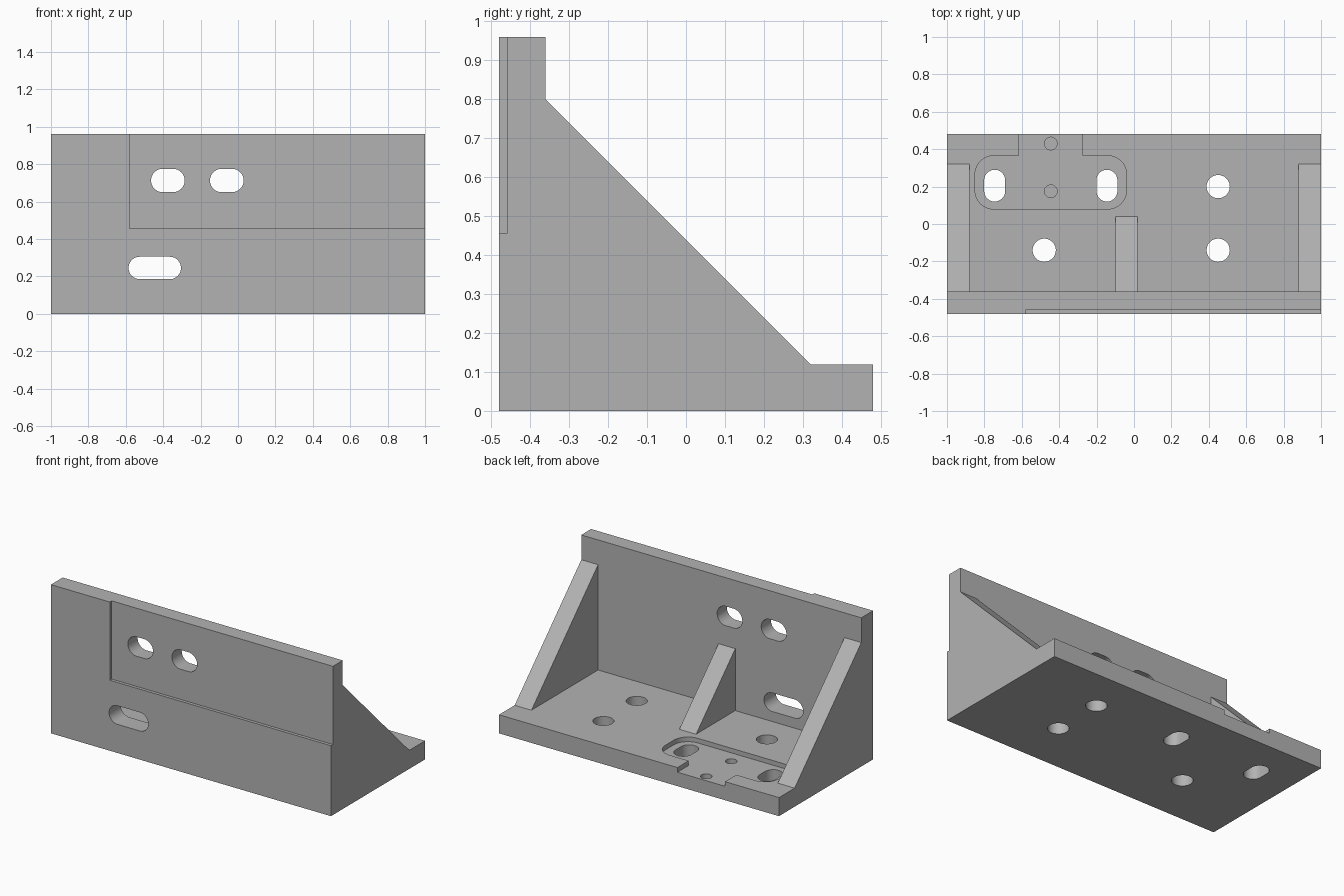
import bpy, bmesh, math

if "Cube" in bpy.data.objects:
    bpy.data.objects.remove(bpy.data.objects["Cube"])

grey = bpy.data.materials.new("cast_grey")
grey.diffuse_color = (0.45, 0.45, 0.45, 1)
grey.use_nodes = True
grey.node_tree.nodes["Principled BSDF"].inputs["Base Color"].default_value = grey.diffuse_color


def prism(name, pts, axis, lo, hi):
    """Extrude a 2D outline along an axis (X: y,z  Y: x,z  Z: x,y)."""
    place = {"X": lambda a, b, t: (t, a, b),
             "Y": lambda a, b, t: (a, t, b),
             "Z": lambda a, b, t: (a, b, t)}[axis]
    bm = bmesh.new()
    low = [bm.verts.new(place(a, b, lo)) for a, b in pts]
    high = [bm.verts.new(place(a, b, hi)) for a, b in pts]
    bm.faces.new(low)
    bm.faces.new(high)
    n = len(pts)
    for i in range(n):
        j = (i + 1) % n
        bm.faces.new((low[i], low[j], high[j], high[i]))
    bmesh.ops.recalc_face_normals(bm, faces=bm.faces)
    me = bpy.data.meshes.new(name)
    bm.to_mesh(me)
    bm.free()
    me.materials.append(grey)
    ob = bpy.data.objects.new(name, me)
    bpy.context.collection.objects.link(ob)
    return ob


def rounded(x0, x1, y0, y1, r, steps=12):
    """Rounded rectangle outline; also gives slots and circles."""
    pts = []
    corners = ((x1 - r, y1 - r), (x0 + r, y1 - r), (x0 + r, y0 + r), (x1 - r, y0 + r))
    for q, (cx, cy) in enumerate(corners):
        for k in range(steps + 1):
            a = math.pi / 2 * (q + k / steps)
            p = (cx + r * math.cos(a), cy + r * math.sin(a))
            if not pts or math.dist(p, pts[-1]) > 1e-5:
                pts.append(p)
    if math.dist(pts[0], pts[-1]) < 1e-5:
        pts.pop()
    return pts


def circle(cx, cy, r):
    return rounded(cx - r, cx + r, cy - r, cy + r, r)


def rect(x0, x1, y0, y1):
    return [(x0, y0), (x1, y0), (x1, y1), (x0, y1)]


def combine(target, other, op):
    """Apply a boolean and remove the helper."""
    mod = target.modifiers.new(op, "BOOLEAN")
    mod.operation, mod.object, mod.solver = op, other, "EXACT"
    bpy.context.view_layer.objects.active = target
    bpy.ops.object.modifier_apply(modifier=mod.name)
    bpy.data.objects.remove(other, do_unlink=True)


# L-shaped body: base plate and upright wall
body = prism("angle_bracket", [(-.48, 0), (.48, 0), (.48, .12), (-.36, .12),
                               (-.36, .96), (-.48, .96)], "X", -1, 1)

# Two end ribs and a smaller middle rib, all sloping at 45 degrees
for x0, x1, size in ((-1, -.88, .68), (.88, 1, .68), (-.10, .02, .40)):
    rib = prism("rib", [(-.42, .06), (-.36 + size, .06), (-.36 + size, .12),
                        (-.36, .12 + size), (-.42, .12 + size)], "X", x0, x1)
    combine(body, rib, "UNION")

# Shallow recess on the front face, open at the top and right
cuts = [(rect(-.58, 1.1, .455, 1.1), "Y", -.6, -.46)]

# Slots through the wall
for x0, x1, z0, z1 in ((-.465, -.285, .65, .775), (-.15, .03, .65, .775),
                       (-.585, -.305, .185, .305)):
    cuts.append((rounded(x0, x1, z0, z1, (z1 - z0) / 2), "Y", -.6, -.2))

# Pocket in the base plate with a throat to the rear edge
cuts.append((rounded(-.85, -.04, .08, .365, .10), "Z", .09, .3))
cuts.append((rect(-.615, -.275, .25, .6), "Z", .09, .3))

# Bolt holes and slots through the base plate
for x, y in ((.45, .20), (.45, -.14), (-.48, -.14)):
    cuts.append((circle(x, y, .062), "Z", -.1, .3))
for x in (-.745, -.145):
    cuts.append((rounded(x - .056, x + .056, .12, .29, .056), "Z", -.1, .3))

# Blind pin holes in the pocket floor
for y in (.43, .175):
    cuts.append((circle(-.445, y, .034), "Z", .06, .3))

for outline, axis, lo, hi in cuts:
    combine(body, prism("cutter", outline, axis, lo, hi), "DIFFERENCE")

# Smooth hole walls, sharp edges elsewhere
bpy.ops.object.select_all(action="DESELECT")
body.select_set(True)
bpy.context.view_layer.objects.active = body
bpy.ops.object.shade_smooth_by_angle(angle=math.radians(30))
